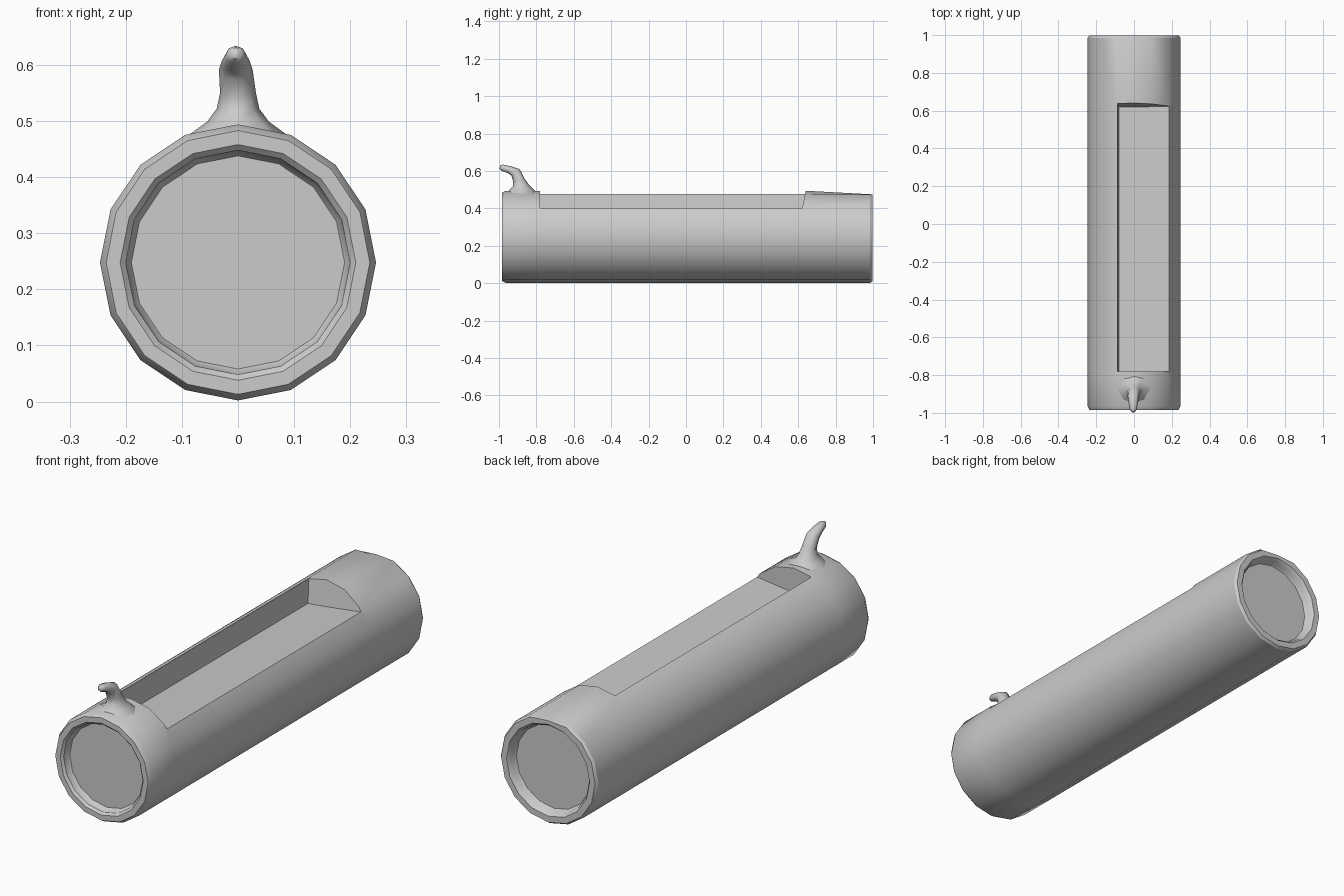
import bpy, bmesh, math
from mathutils import Vector

if "Cube" in bpy.data.objects:
    bpy.data.objects.remove(bpy.data.objects["Cube"])

CZ = 0.248


def loft(name, rings):
    """Skin a list of closed point rings and cap both ends."""
    bm = bmesh.new()
    vs = [[bm.verts.new(p) for p in ring] for ring in rings]
    n = len(vs[0])
    for a, b in zip(vs, vs[1:]):
        for i in range(n):
            j = (i + 1) % n
            bm.faces.new((a[i], a[j], b[j], b[i]))
    bm.faces.new(vs[0])
    bm.faces.new(vs[-1])
    bmesh.ops.recalc_face_normals(bm, faces=bm.faces)
    me = bpy.data.meshes.new(name)
    bm.to_mesh(me)
    bm.free()
    ob = bpy.data.objects.new(name, me)
    bpy.context.collection.objects.link(ob)
    return ob


def activate(ob):
    bpy.ops.object.select_all(action='DESELECT')
    ob.select_set(True)
    bpy.context.view_layer.objects.active = ob


# Log body: 16-sided, recessed end caps, top flattening towards the back
profile = [(-0.945, 0.19), (-0.955, 0.197), (-0.975, 0.2), (-0.985, 0.21),
           (-0.985, 0.235), (-0.965, 0.246), (-0.80, 0.246), (0.645, 0.246),
           (0.985, 0.246), (0.997, 0.238), (0.997, 0.21), (0.985, 0.2),
           (0.965, 0.197), (0.955, 0.19)]


def log_ring(y, r):
    limit = 0.495 - 0.02 * max(0, (y - 0.645) / 0.35)
    pts = []
    for i in range(16):
        a = math.tau * i / 16
        pts.append((r * math.cos(a), y, min(CZ + r * math.sin(a), limit)))
    return pts


log = loft("log_body", [log_ring(y, r) for y, r in profile])

# Trough cutter: gently sloping floor, leaning left and back walls
section = [(-0.08, 0.372), (0.02, 0.383), (0.3, 0.417), (0.3, 0.6), (-0.098, 0.6)]
cutter = loft("trough_cutter", [
    [(x, -0.78, z) for x, z in section],
    [(x, 0.62 + 0.2 * max(0, z - 0.40), z) for x, z in section]])
cutter.hide_render = True
mod = log.modifiers.new("trough", 'BOOLEAN')
mod.operation = 'DIFFERENCE'
mod.solver = 'EXACT'
mod.object = cutter
activate(log)
bpy.ops.object.modifier_apply(modifier=mod.name)
bpy.data.objects.remove(cutter)
bpy.ops.object.shade_smooth_by_angle(angle=math.radians(32))

# Twig stub: (y, z, half width x, half depth, tilt of ring towards the front)
path = [(-0.872, 0.466, 0.10, 0.092, 0), (-0.878, 0.499, 0.055, 0.066, 0),
        (-0.882, 0.522, 0.038, 0.042, 5), (-0.893, 0.55, 0.032, 0.032, 15),
        (-0.911, 0.592, 0.03, 0.028, 40), (-0.945, 0.607, 0.025, 0.020, 68),
        (-0.982, 0.618, 0.018, 0.017, 72), (-0.995, 0.621, 0.009, 0.010, 75)]


def twig_ring(y, z, w, d, tilt):
    t = math.radians(tilt)
    pts = []
    for i in range(8):
        a = math.tau * i / 8
        s = d * math.sin(a)
        pts.append(Vector((w * math.cos(a) - 0.004 * (z > 0.55),
                           y + s * math.cos(t), z + s * math.sin(t))))
    return pts


twig = loft("twig_stub", [twig_ring(*p) for p in path])
activate(twig)
bpy.ops.object.shade_smooth_by_angle(angle=math.radians(60))
